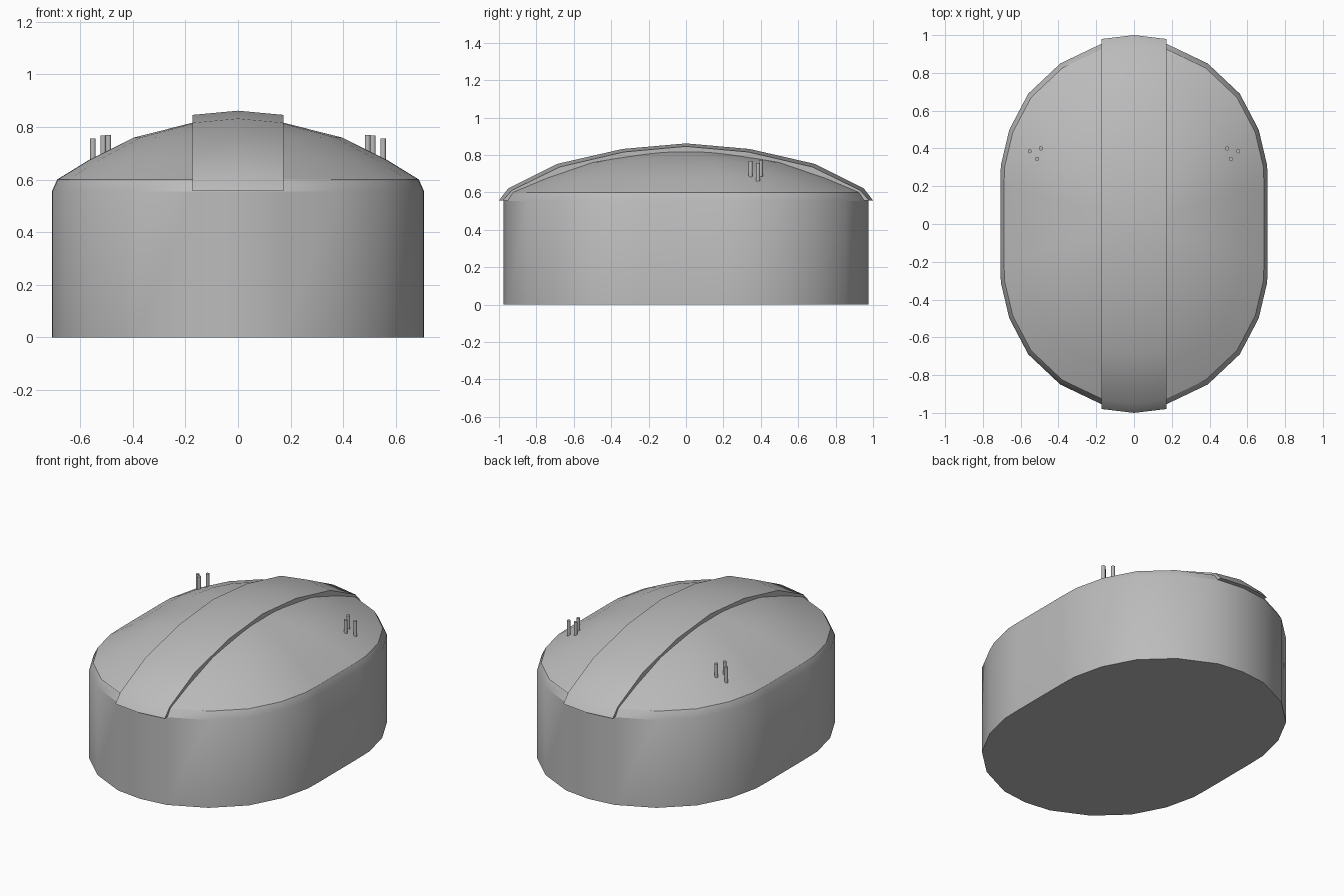
import bpy, bmesh, math

cube = bpy.data.objects.get("Cube")
if cube:
    bpy.data.objects.remove(cube, do_unlink=True)

grey = bpy.data.materials.new("plain_grey")
grey.use_nodes = True
colour = (0.5, 0.5, 0.5, 1)
grey.diffuse_color = colour
grey.node_tree.nodes["Principled BSDF"].inputs["Base Color"].default_value = colour


def finish(name, bm, angle=30):
    bmesh.ops.recalc_face_normals(bm, faces=bm.faces)
    mesh = bpy.data.meshes.new(name)
    bm.to_mesh(mesh)
    bm.free()
    mesh.materials.append(grey)
    obj = bpy.data.objects.new(name, mesh)
    bpy.context.collection.objects.link(obj)
    bpy.ops.object.select_all(action='DESELECT')
    obj.select_set(True)
    bpy.context.view_layer.objects.active = obj
    bpy.ops.object.shade_smooth_by_angle(angle=math.radians(angle))
    return obj


def bridge(bm, a, b):
    n = len(a)
    for i in range(n):
        j = (i + 1) % n
        bm.faces.new((a[i], a[j], b[j], b[i]))


# Oval plan, one quarter mirrored to a full loop
quarter = [(0.708, 0.2), (0.705, 0.31), (0.66, 0.5), (0.56, 0.69),
           (0.39, 0.85), (0.17, 0.955)]
half = quarter + [(0, 0.975)] + [(-x, y) for x, y in reversed(quarter)]
outline = half + [(-x, -y) for x, y in half]

# Body: straight wall and domed roof as stacked rings
bm = bmesh.new()
levels = [(1, 0), (1, 0.555), (0.972, 0.6), (0.8, 0.675),
          (0.56, 0.76), (0.25, 0.815)]
rings = [[bm.verts.new((x * s, y * s, z)) for x, y in outline] for s, z in levels]
for lower, upper in zip(rings, rings[1:]):
    bridge(bm, lower, upper)
bm.faces.new(rings[0])
peak = bm.verts.new((0, 0, 0.83))
top = rings[-1]
for i, v in enumerate(top):
    bm.faces.new((v, top[(i + 1) % len(top)], peak))
finish("domed_body", bm)

# Raised band running front to back over the roof
outer = [(0, 0.862), (0.34, 0.832), (0.69, 0.752), (0.95, 0.622), (1, 0.557)]
inner = [(0, 0.828), (0.34, 0.798), (0.68, 0.715), (0.92, 0.6), (0.95, 0.555)]


def full(path):
    return [(-y, z) for y, z in reversed(path[1:])] + path


bm = bmesh.new()
sections = []
for (yo, zo), (yi, zi) in zip(full(outer), full(inner)):
    drop = 0.016 * min(1, (zo - 0.557) / 0.1)
    section = [bm.verts.new((x, yo * (1 - abs(x) * 0.12), zo - drop * (x != 0)))
               for x in (-0.173, 0, 0.173)]
    section += [bm.verts.new((x, yi * (1 - abs(x) * 0.12), zi - drop * (x != 0)))
                for x in (0.173, 0, -0.173)]
    sections.append(section)
for a, b in zip(sections, sections[1:]):
    bridge(bm, a, b)
bm.faces.new(sections[0])
bm.faces.new(sections[-1])
finish("roof_band", bm, 35)

# Clusters of three short pins on both sides of the roof
for side, label in ((1, "left"), (-1, "right")):
    for i, (x, y, z0, z1) in enumerate([(0.493, 0.4, 0.68, 0.77),
                                        (0.552, 0.385, 0.66, 0.757),
                                        (0.513, 0.345, 0.68, 0.768)]):
        bm = bmesh.new()
        bmesh.ops.create_cone(bm, cap_ends=True, segments=10, radius1=0.011,
                              radius2=0.011, depth=z1 - z0)
        bmesh.ops.translate(bm, verts=bm.verts, vec=(side * x, y, (z0 + z1) / 2))
        finish(f"{label}_pin_{i + 1}", bm, 40)
